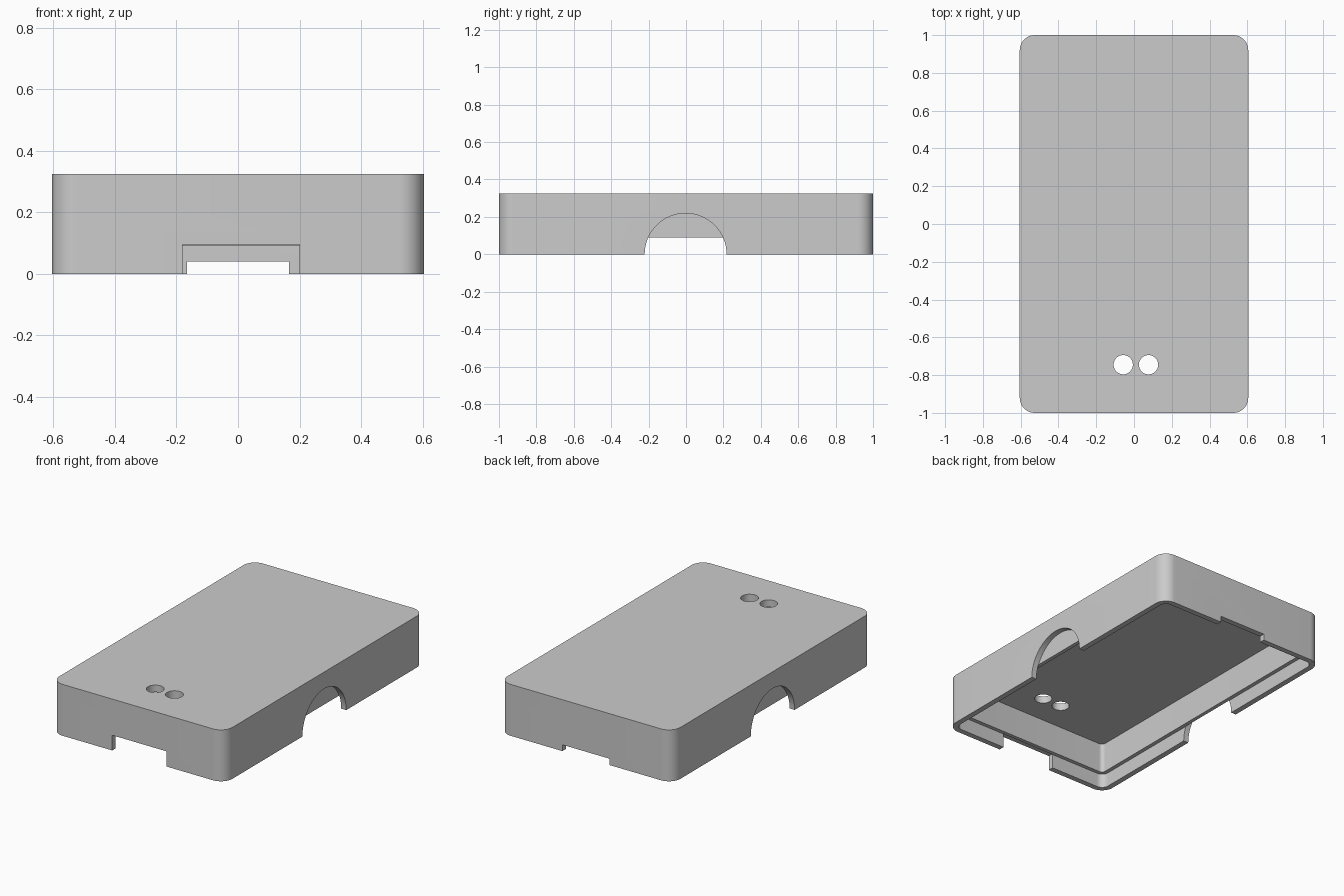
import bpy, bmesh, math
from mathutils import Matrix, Vector

if "Cube" in bpy.data.objects:
    bpy.data.objects.remove(bpy.data.objects["Cube"], do_unlink=True)

HALF_X, HALF_Y, HEIGHT = 0.605, 1.0, 0.325
RADIUS = 0.08
LIP, WALL = 0.035, 0.06            # thickness of the lower lip and of the full wall
STEP_Z, CEILING_Z = 0.09, 0.28

grey = bpy.data.materials.new("plain grey")
grey.use_nodes = True
colour = (0.6, 0.6, 0.6, 1)
grey.diffuse_color = colour
grey.node_tree.nodes["Principled BSDF"].inputs["Base Color"].default_value = colour


def make_object(name, bm):
    bmesh.ops.recalc_face_normals(bm, faces=bm.faces)
    mesh = bpy.data.meshes.new(name)
    bm.to_mesh(mesh)
    bm.free()
    mesh.materials.append(grey)
    obj = bpy.data.objects.new(name, mesh)
    bpy.context.collection.objects.link(obj)
    return obj


def box(name, low, high, radius=0):
    """Box between two corners, with optional rounded vertical edges."""
    low, high = Vector(low), Vector(high)
    bm = bmesh.new()
    bmesh.ops.create_cube(bm, size=1)
    bmesh.ops.scale(bm, vec=high - low, verts=bm.verts)
    bmesh.ops.translate(bm, vec=(low + high) / 2, verts=bm.verts)
    if radius:
        upright = [e for e in bm.edges
                   if abs(e.verts[0].co.z - e.verts[1].co.z) > 0.001]
        bmesh.ops.bevel(bm, geom=upright, offset=radius, segments=12,
                        profile=0.5, affect='EDGES')
    return make_object(name, bm)


def inset_box(name, inset, bottom, top, radius):
    x, y = HALF_X - inset, HALF_Y - inset
    return box(name, (-x, -y, bottom), (x, y, top), radius)


def cylinder(name, radius, depth, location, along_x=False):
    bm = bmesh.new()
    turn = Matrix.Rotation(math.pi / 2, 4, 'Y') if along_x else Matrix()
    bmesh.ops.create_cone(bm, cap_ends=True, segments=64, radius1=radius,
                          radius2=radius, depth=depth,
                          matrix=Matrix.Translation(location) @ turn)
    return make_object(name, bm)


# Shell with rounded corners
case = inset_box("case_cover", 0, 0, HEIGHT, RADIUS)

# Stepped cavity open at the bottom
cutters = [
    inset_box("cavity_cutter", WALL, -0.1, CEILING_Z, 0.025),
    inset_box("lip_cutter", LIP, -0.1, STEP_Z, RADIUS - LIP),
]

# Half-round side openings through the lip only
cut = LIP + 0.001
for side in (-1, 1):
    centre = (side * (HALF_X - cut + 0.1), -0.002, 0)
    cutters.append(cylinder("arch_cutter", 0.219, 0.2, centre, along_x=True))

# Front and back notches
cutters.append(box("front_notch_cutter", (-0.18, -1.1, -0.1),
                   (0.2, -HALF_Y + cut, 0.096)))
cutters.append(box("back_notch_cutter", (-0.165, HALF_Y - cut, -0.1),
                   (0.165, 1.1, 0.04)))

# Two round holes in the top
for x in (-0.057, 0.077):
    cutters.append(cylinder("hole_cutter", 0.051, 0.3, (x, -0.745, HEIGHT)))

bpy.context.view_layer.objects.active = case
for cutter in cutters:
    mod = case.modifiers.new("cut", 'BOOLEAN')
    mod.operation = 'DIFFERENCE'
    mod.solver = 'EXACT'
    mod.object = cutter
    bpy.ops.object.modifier_apply(modifier=mod.name)
    bpy.data.objects.remove(cutter, do_unlink=True)

bpy.ops.object.select_all(action='DESELECT')
case.select_set(True)
bpy.ops.object.shade_smooth_by_angle(angle=math.radians(30))
